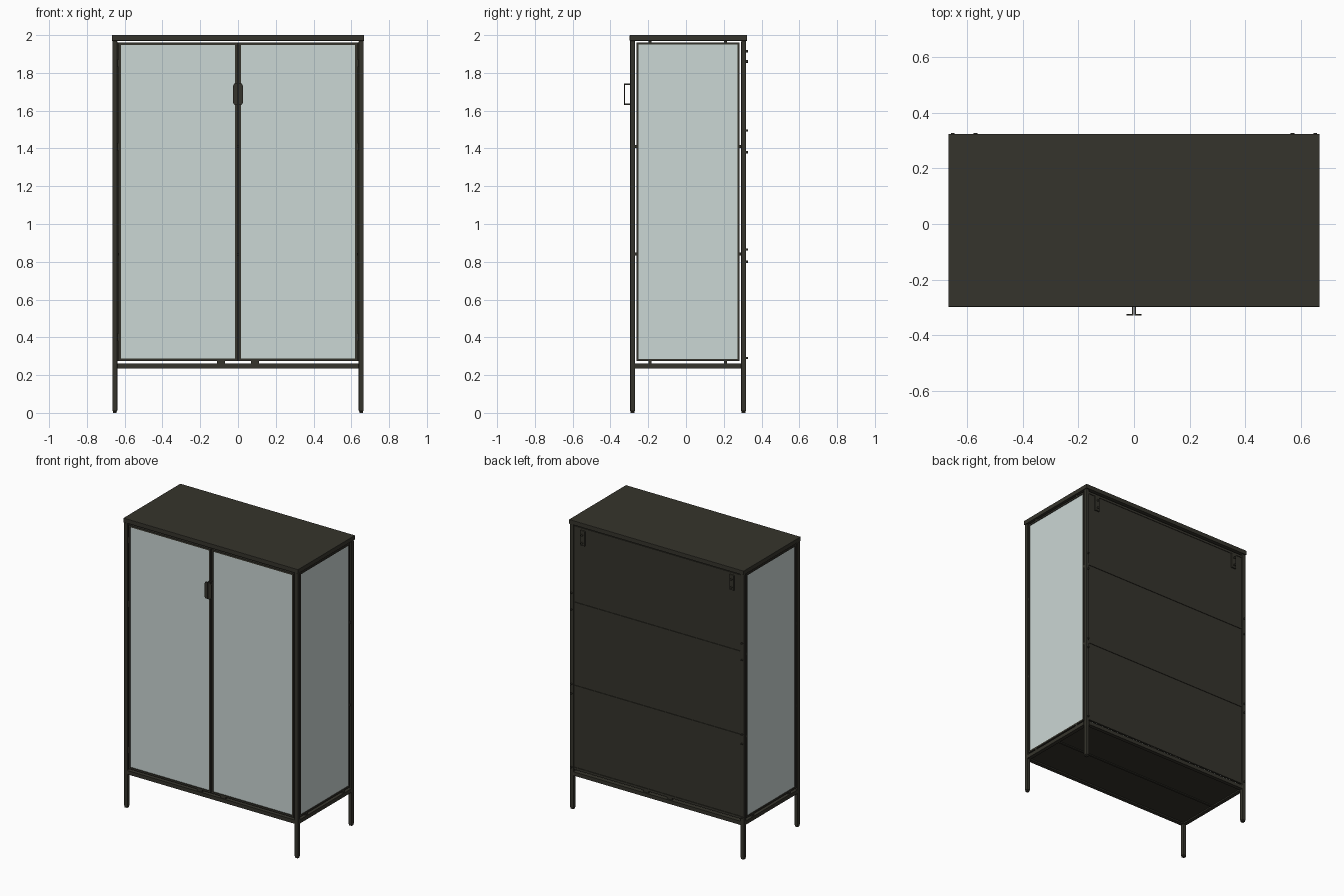
import bpy, bmesh, math
from mathutils import Matrix

if "Cube" in bpy.data.objects:
    bpy.data.objects.remove(bpy.data.objects["Cube"])


def material(name, rgb):
    m = bpy.data.materials.new(name)
    m.diffuse_color = (*rgb, 1)
    m.use_nodes = True
    m.node_tree.nodes["Principled BSDF"].inputs["Base Color"].default_value = m.diffuse_color
    return m


DARK = material("charcoal metal", (0.036, 0.034, 0.025))
GLASS = material("pale glass", (0.60, 0.68, 0.66))


def finish(name, bm, mat, bevel=0):
    bmesh.ops.recalc_face_normals(bm, faces=bm.faces)
    me = bpy.data.meshes.new(name)
    bm.to_mesh(me)
    bm.free()
    me.materials.append(mat)
    ob = bpy.data.objects.new(name, me)
    bpy.context.collection.objects.link(ob)
    if bevel:
        mod = ob.modifiers.new("soft edges", 'BEVEL')
        mod.width = bevel
        mod.segments = 2
    return ob


def add_box(bm, x, y, z):
    """Add a box from (min, max) ranges."""
    lo, hi = zip(*(sorted(r) for r in (x, y, z)))
    mat = Matrix.Translation([(a + b) / 2 for a, b in zip(lo, hi)])
    mat = mat @ Matrix.Diagonal([b - a for a, b in zip(lo, hi)] + [1])
    bmesh.ops.create_cube(bm, size=1, matrix=mat)


def boxes(name, ranges, mat=DARK, bevel=0):
    bm = bmesh.new()
    for r in ranges:
        add_box(bm, *r)
    return finish(name, bm, mat, bevel)


def pin(name, x, y0, y1, z, r):
    """Round screw head running along y."""
    bm = bmesh.new()
    mat = Matrix.Translation((x, (y0 + y1) / 2, z)) @ Matrix.Rotation(math.pi / 2, 4, 'X')
    bmesh.ops.create_cone(bm, cap_ends=True, segments=12, radius1=r, radius2=r,
                          depth=y1 - y0, matrix=mat)
    return finish(name, bm, DARK)


SIDES = (("left", -1), ("right", 1))
XO, XI = 0.665, 0.639            # post outer and inner faces
YF, YFI = -0.296, -0.270         # front post
YB, YBI = 0.318, 0.292           # back post
Z0, Z1 = 0.275, 1.96             # door and panel bottom and top
SHELF_Z = (0.84, 1.41)

# top slab
boxes("top", [((-0.668, 0.668), (-0.298, 0.324), (1.97, 2.0))], bevel=0.002)

# posts with feet
for sn, s in SIDES:
    for yn, y0, y1 in (("front", YF, YFI), ("back", YBI, YB)):
        boxes(f"{yn}_{sn}_post", [((s * XI, s * XO), (y0, y1), (0.008, 1.97))], bevel=0.004)
        boxes(f"{yn}_{sn}_foot", [((s * (XI + .003), s * (XO - .003)),
                                   (y0 + .003, y1 - .003), (0, 0.01))])

# lower rails
boxes("front_lower_rail", [((-XI, XI), (YF, YFI), (0.235, 0.261))])
boxes("back_lower_rail", [((-XI, XI), (YBI, YB), (0.235, 0.261))])
for sn, s in SIDES:
    boxes(f"{sn}_lower_rail", [((s * XI, s * XO), (YFI, YBI), (0.235, 0.261))])

# floor with centre rib, and inner shelves
boxes("floor", [((-XI, XI), (YFI, YBI), (0.244, 0.258))])
boxes("floor_rib", [((-XI, XI), (0.004, 0.018), (0.238, 0.246))])
for i, z in enumerate(SHELF_Z):
    boxes(f"shelf_{i + 1}", [((-0.635, 0.635), (-0.255, 0.285), (z - 0.006, z + 0.006))])

# doors with glass, and handles
for sn, s in SIDES:
    a, b, t = 0.003, 0.632, 0.012
    y = (-0.294, -0.276)
    boxes(f"{sn}_door_frame", [
        ((s * a, s * (a + t)), y, (Z0, Z1)),
        ((s * (b - t), s * b), y, (Z0, Z1)),
        ((s * (a + t), s * (b - t)), y, (Z0, Z0 + t)),
        ((s * (a + t), s * (b - t)), y, (Z1 - t, Z1))])
    boxes(f"{sn}_door_glass", [((s * (a + t), s * (b - t)), (-0.288, -0.283),
                               (Z0 + t, Z1 - t))], GLASS)
    # hinge pins in the gap
    boxes(f"{sn}_door_hinges", [((s * b, s * XI), (-0.288, -0.282), (z - .02, z + .02))
                                for z in (0.4, 1.41, 1.85)])
    # handle plate with cut outer corners
    bm = bmesh.new()
    outline = [(.002, 1.63), (.019, 1.63), (.027, 1.645), (.027, 1.73), (.019, 1.745), (.002, 1.745)]
    f = bm.faces.new([bm.verts.new((s * x, -0.329, z)) for x, z in outline])
    ext = bmesh.ops.extrude_face_region(bm, geom=[f])
    bmesh.ops.translate(bm, vec=(0, 0.005, 0),
                        verts=[v for v in ext["geom"] if isinstance(v, bmesh.types.BMVert)])
    for z in (1.63, 1.737):
        add_box(bm, (s * .002, s * .007), (-0.325, -0.293), (z, z + .008))
    finish(f"{sn}_handle", bm, DARK)

# glazed side panels
for sn, s in SIDES:
    x, t = (s * 0.644, s * 0.660), 0.011
    y0, y1 = -0.263, 0.283
    boxes(f"{sn}_side_frame", [
        (x, (y0, y0 + t), (Z0, Z1)), (x, (y1 - t, y1), (Z0, Z1)),
        (x, (y0 + t, y1 - t), (Z0, Z0 + t)), (x, (y0 + t, y1 - t), (Z1 - t, Z1))])
    boxes(f"{sn}_side_glass", [((s * 0.650, s * 0.655), (y0 + t, y1 - t),
                               (Z0 + t, Z1 - t))], GLASS)
    # little tabs joining panel to frame
    tabs = [(x, (y - .008, y + .008), r) for y in (-0.19, 0.21)
            for r in ((0.26, Z0), (Z1, 1.971))]
    tabs += [(x, r, (z - .008, z + .008)) for z in SHELF_Z
             for r in ((YFI - .001, y0), (y1, YBI + .001))]
    boxes(f"{sn}_side_tabs", tabs)

# back panels and seam strips
edges = (Z0, 0.85, 1.425, Z1)
for i in range(3):
    boxes(f"back_panel_{i + 1}", [((-XI, XI), (0.300, 0.308), (edges[i], edges[i + 1]))])
for i, z in enumerate((Z0 + .008, 0.85, 1.425, Z1 - .008)):
    boxes(f"back_strip_{i + 1}", [((-XI, XI), (0.300, 0.312), (z - .008, z + .008))])

# tabs between doors or back panel and the lower rails
for yn, y in (("front", (-0.292, -0.278)), ("back", (0.300, 0.308))):
    boxes(f"{yn}_tabs", [((s * 0.07, s * 0.11), y, (0.26, Z0)) for _, s in SIDES])

# wall brackets and screw heads on the back
for sn, s in SIDES:
    boxes(f"{sn}_wall_bracket", [((s * 0.552, s * 0.588), (0.306, 0.318), (1.84, 1.945))],
          bevel=0.003)
    for i, z in enumerate((1.86, 1.915)):
        pin(f"{sn}_bracket_screw_{i + 1}", s * 0.57, 0.316, 0.328, z, 0.007)
    for i, z in enumerate((0.29, 0.80, 0.865, 1.38, 1.495)):
        pin(f"{sn}_post_screw_{i + 1}", s * 0.652, 0.316, 0.328, z, 0.006)
